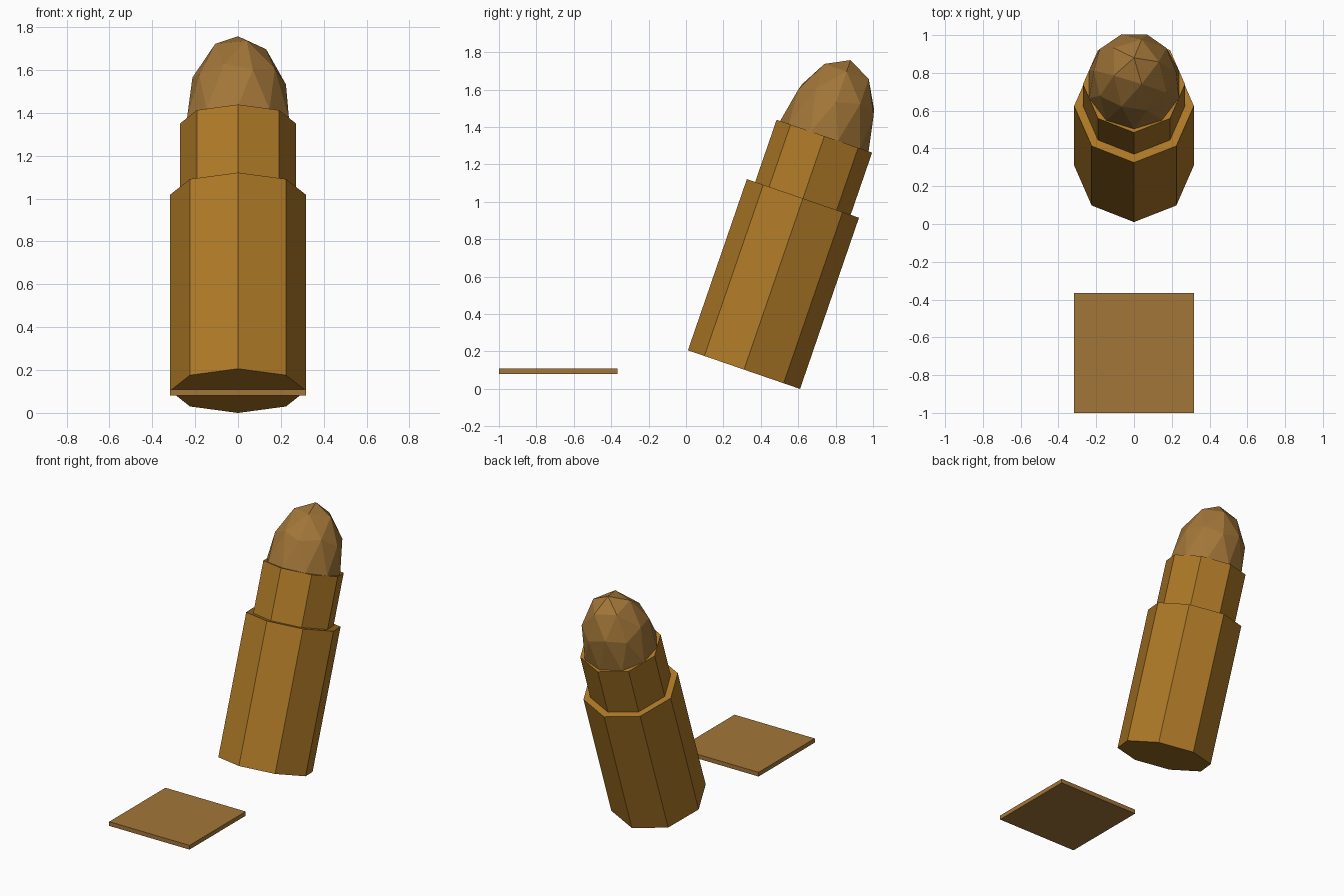
import bpy, math
from mathutils import Matrix

if "Cube" in bpy.data.objects:
    bpy.data.objects.remove(bpy.data.objects["Cube"])

# Tilted frame: the round leans back 19 degrees about its base centre
frame = Matrix.Translation((0, 0.31, 0.103)) @ Matrix.Rotation(math.radians(-19), 4, 'X')


def material(name, rgb):
    m = bpy.data.materials.new(name)
    m.diffuse_color = (*rgb, 1)
    m.use_nodes = True
    m.node_tree.nodes["Principled BSDF"].inputs["Base Color"].default_value = m.diffuse_color
    return m


def finish(name, mat):
    ob = bpy.context.object
    ob.name = name
    ob.data.materials.append(mat)
    return ob


def octagon(name, radius, t0, t1, mat):
    bpy.ops.mesh.primitive_cylinder_add(vertices=8, radius=radius, depth=t1 - t0)
    ob = finish(name, mat)
    ob.matrix_world = frame @ Matrix.Translation((0, 0, (t0 + t1) / 2))


brass = material("brass", (0.42, 0.19, 0.02))
copper = material("copper", (0.36, 0.18, 0.04))

# Eight-sided casing and narrower neck
octagon("casing", 0.317, 0.0, 0.968, brass)
octagon("neck", 0.27, 0.9, 1.32, brass)

# Faceted, stretched dome tip centred on the neck's top
bpy.ops.mesh.primitive_ico_sphere_add(subdivisions=2, radius=1)
tip = finish("tip", copper)
tip.matrix_world = frame @ Matrix.Translation((0, 0, 1.32)) @ Matrix.Diagonal((0.25, 0.25, 0.43, 1))

# Thin square plate in front
bpy.ops.mesh.primitive_cube_add(size=1)
plate = finish("plate", copper)
plate.matrix_world = Matrix.Translation((0, -0.683, 0.095)) @ Matrix.Diagonal((0.634, 0.634, 0.03, 1))
